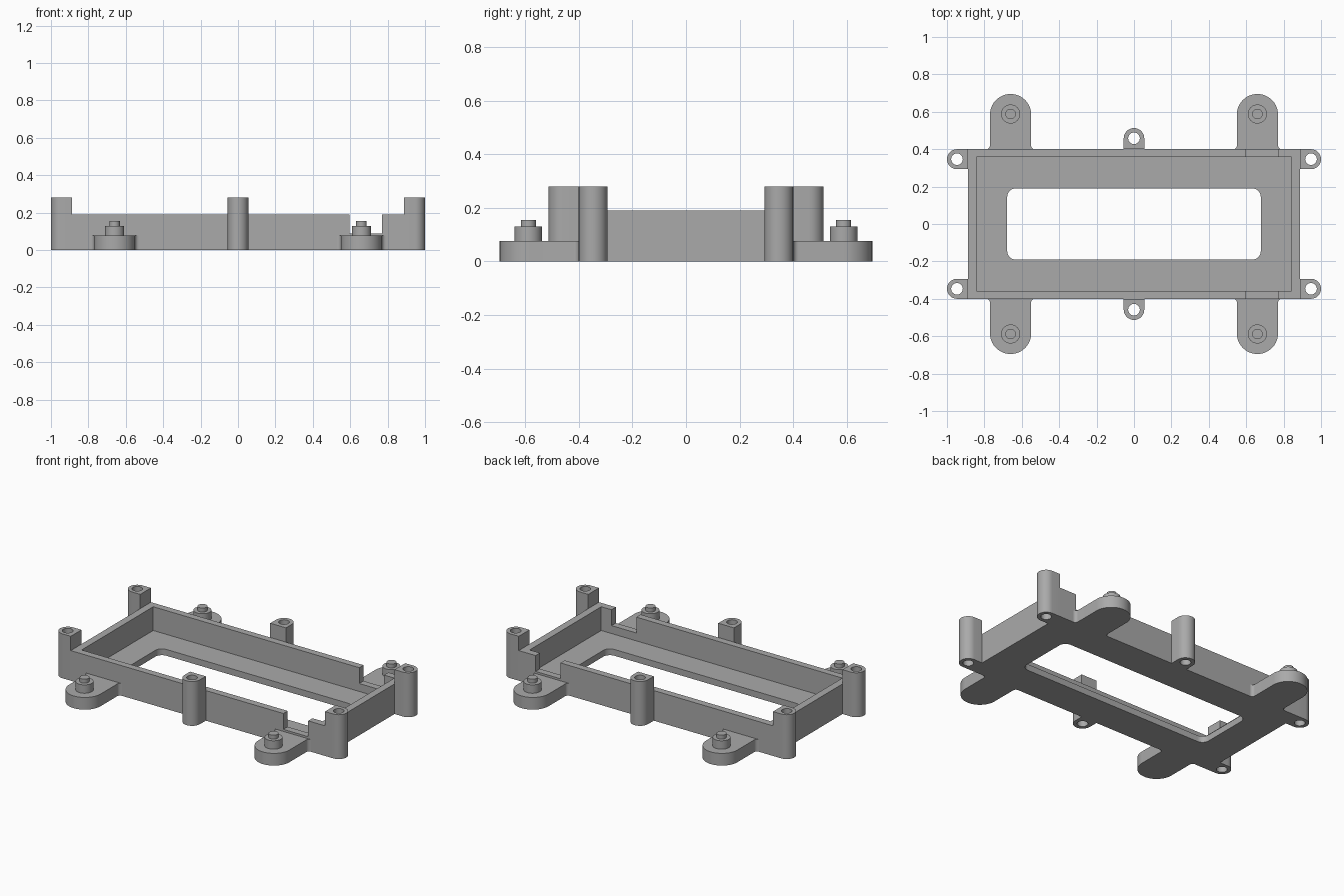
import bpy, bmesh
from math import sin, cos, pi, radians

cube = bpy.data.objects.get("Cube")
if cube:
    bpy.data.objects.remove(cube)

gray = bpy.data.materials.new("matte gray")
gray.use_nodes = True
COLOR = (0.4, 0.4, 0.4, 1)
gray.diffuse_color = COLOR
gray.node_tree.nodes["Principled BSDF"].inputs["Base Color"].default_value = COLOR

BODY_X, BODY_Y, WALL_TOP, FLOOR = 0.888, 0.40, 0.19, 0.04
POST_TOP, FOOT_TOP = 0.28, 0.077


def arc(cx, cy, r, a0, a1, n=16):
    """Points along an arc, angles in degrees."""
    angles = [radians(a0 + (a1 - a0) * i / n) for i in range(n + 1)]
    return [(cx + r * cos(a), cy + r * sin(a)) for a in angles]


def circle(cx, cy, r, n=40):
    return arc(cx, cy, r, 0, 360, n)[:-1]


def rect(x, y):
    return [(-x, -y), (x, -y), (x, y), (-x, y)]


def round_rect(x, y, r):
    x, y = x - r, y - r
    corners = [(x, y), (-x, y), (-x, -y), (x, -y)]
    return [p for i, (cx, cy) in enumerate(corners)
            for p in arc(cx, cy, r, 90 * i, 90 * i + 90, 8)]


def finish(obj):
    """Clean the mesh, then smooth only the curved faces."""
    bm = bmesh.new()
    bm.from_mesh(obj.data)
    bmesh.ops.remove_doubles(bm, verts=bm.verts, dist=0.0002)
    bmesh.ops.dissolve_limit(bm, angle_limit=0.01, verts=bm.verts, edges=bm.edges)
    bmesh.ops.recalc_face_normals(bm, faces=bm.faces)
    bm.to_mesh(obj.data)
    bm.free()
    obj.data.materials.clear()
    obj.data.materials.append(gray)
    bpy.ops.object.select_all(action='DESELECT')
    obj.select_set(True)
    bpy.context.view_layer.objects.active = obj
    bpy.ops.object.shade_smooth_by_angle(angle=radians(30))


def bake(obj):
    """Mesh copy of an object with its modifiers applied."""
    graph = bpy.context.evaluated_depsgraph_get()
    return bpy.data.meshes.new_from_object(obj.evaluated_get(graph))


def plate(name, loops, z0, z1):
    """Extrude nested flat outlines; inner loops become holes."""
    curve = bpy.data.curves.new(name, 'CURVE')
    curve.dimensions, curve.fill_mode = '2D', 'BOTH'
    curve.extrude = (z1 - z0) / 2
    for loop in loops:
        spline = curve.splines.new('POLY')
        spline.points.add(len(loop) - 1)
        for point, (x, y) in zip(spline.points, loop):
            point.co = (x, y, 0, 1)
        spline.use_cyclic_u = True
    temp = bpy.data.objects.new(name + " outline", curve)
    bpy.context.collection.objects.link(temp)
    mesh = bake(temp)
    bpy.data.objects.remove(temp)
    obj = bpy.data.objects.new(name, mesh)
    bpy.context.collection.objects.link(obj)
    for v in mesh.vertices:
        v.co.z += (z0 + z1) / 2
    finish(obj)
    return obj


def cut(obj, cutter):
    cutter.hide_render = True
    mod = obj.modifiers.new("cut", 'BOOLEAN')
    mod.operation, mod.solver, mod.object = 'DIFFERENCE', 'EXACT', cutter
    bpy.context.view_layer.update()
    mesh = bake(obj)
    obj.modifiers.clear()
    obj.data = mesh
    bpy.data.objects.remove(cutter)


# Tray: open box with a rounded floor opening and a notch in both long walls
tray = plate("tray", [rect(BODY_X, BODY_Y), round_rect(0.678, 0.19, 0.045)], 0, WALL_TOP)
cut(tray, plate("pocket cutter", [rect(0.842, 0.357)], FLOOR, 0.5))
notch = [(0.597, -0.6), (0.77, -0.6), (0.77, 0.6), (0.597, 0.6)]
cut(tray, plate("notch cutter", [notch], 0.09, 0.5))
finish(tray)

FOOT_X, FOOT_Y, FOOT_R, FILLET = 0.66, 0.585, 0.11, 0.02
EAR_X, EAR_Y, EAR_R, HOLE_R = 0.9465, 0.3465, 0.0535, 0.031

for sy, end in ((-1, "front"), (1, "back")):
    # Middle screw post on each long side
    post = [(0.055, BODY_Y)] + arc(0, 0.458, 0.055, 0, 180) + [(-0.055, BODY_Y)]
    plate(end + " middle screw post",
          [[(x, sy * y) for x, y in post], circle(0, sy * 0.458, HOLE_R)], 0, POST_TOP)

    for sx, side in ((-1, "right"), (1, "left")):
        tag = end + " " + side

        # Corner screw post on the short side
        ear = ([(BODY_X, EAR_Y - EAR_R)] + arc(EAR_X, EAR_Y, EAR_R, -90, 90)
               + [(BODY_X, EAR_Y + EAR_R)])
        plate(tag + " corner screw post",
              [[(sx * x, sy * y) for x, y in ear],
               circle(sx * EAR_X, sy * EAR_Y, HOLE_R)], 0, POST_TOP)

        # Rounded mounting foot with filleted root
        w = FOOT_R + FILLET
        foot = (arc(w, BODY_Y + FILLET, FILLET, 270, 180, 8)
                + arc(0, FOOT_Y, FOOT_R, 0, 180, 32)
                + arc(-w, BODY_Y + FILLET, FILLET, 0, -90, 8))
        plate(tag + " mounting foot",
              [[(sx * FOOT_X + x, sy * y) for x, y in foot]], 0, FOOT_TOP)

        # Stepped locating peg
        plate(tag + " peg base", [circle(sx * FOOT_X, sy * 0.588, 0.051)], FOOT_TOP, 0.13)
        plate(tag + " peg tip", [circle(sx * FOOT_X, sy * 0.588, 0.028)], 0.13, 0.155)
